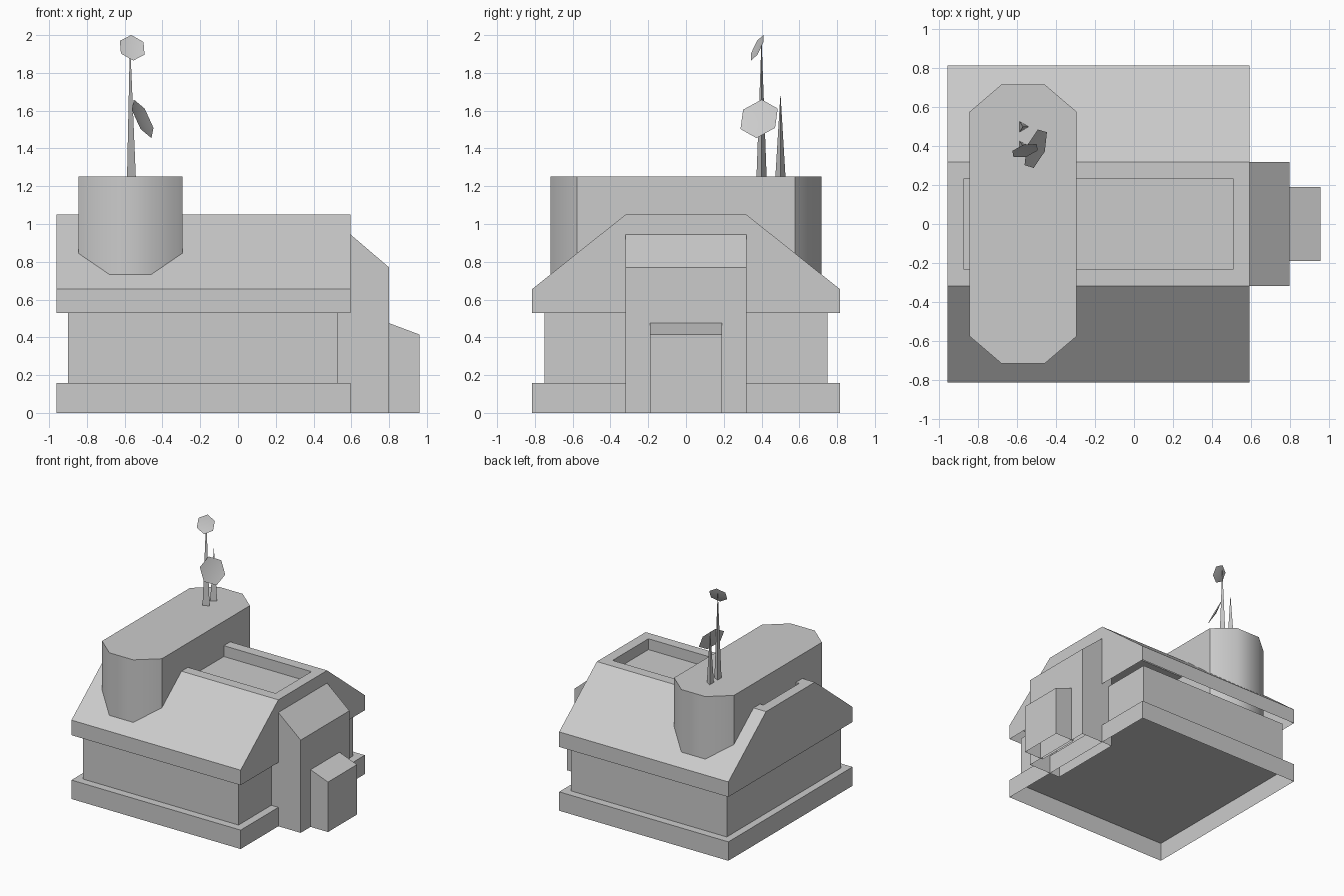
import bpy, bmesh, math
from mathutils import Vector

cube = bpy.data.objects.get("Cube")
if cube:
    bpy.data.objects.remove(cube)

grey = bpy.data.materials.new("plain grey")
grey.use_nodes = True
grey.diffuse_color = (0.6, 0.6, 0.6, 1)
grey.node_tree.nodes["Principled BSDF"].inputs["Base Color"].default_value = (0.6, 0.6, 0.6, 1)


def finish(name, bm, smooth_angle=None):
    mesh = bpy.data.meshes.new(name)
    bm.to_mesh(mesh)
    bm.free()
    mesh.materials.append(grey)
    if smooth_angle:
        mesh.shade_smooth()
        mesh.set_sharp_from_angle(angle=math.radians(smooth_angle))
    obj = bpy.data.objects.new(name, mesh)
    bpy.context.collection.objects.link(obj)
    return obj


def prism(profile, axis, start, end):
    """Extrude a 2D profile along an axis and leave its underside open."""
    place = {"x": lambda a, b: (start, a, b),
             "y": lambda a, b: (a, start, b),
             "z": lambda a, b: (a, b, start)}[axis]
    bm = bmesh.new()
    face = bm.faces.new([bm.verts.new(place(a, b)) for a, b in profile])
    grown = bmesh.ops.extrude_face_region(bm, geom=[face], use_keep_orig=True)
    verts = [g for g in grown["geom"] if isinstance(g, bmesh.types.BMVert)]
    offset = Vector([end - start if a == axis else 0 for a in "xyz"])
    bmesh.ops.translate(bm, verts=verts, vec=offset)
    bmesh.ops.recalc_face_normals(bm, faces=bm.faces)
    under = [f for f in bm.faces if f.normal.z < -0.9]
    bmesh.ops.delete(bm, geom=under, context="FACES")
    return bm


def rect(a0, a1, b0, b1):
    return [(a0, b0), (a1, b0), (a1, b1), (a0, b1)]


def mirrored(half):
    return half + [(-a, b) for a, b in reversed(half)]


# Base slab and walls
finish("base", prism(rect(-0.96, 0.595, -0.815, 0.815), "z", 0, 0.157))
finish("walls", prism(rect(-0.9, 0.53, -0.75, 0.75), "z", 0.157, 0.53))

# Roof with a sunken flat top
bm = prism(mirrored([(0.815, 0.53), (0.815, 0.655), (0.32, 1.05)]), "x", -0.96, 0.595)
top = [f for f in bm.faces if f.normal.z > 0.9]
bmesh.ops.inset_individual(bm, faces=top, thickness=0.12)
bmesh.ops.inset_individual(bm, faces=top, thickness=0)
bmesh.ops.translate(bm, verts=top[0].verts[:], vec=(0, 0, -0.09))
bmesh.ops.remove_doubles(bm, verts=bm.verts, dist=0.0001)
finish("roof", bm)

# Porch and the lower entry in front of it
finish("porch", prism([(0.5, 0), (0.8, 0), (0.8, 0.77), (0.595, 0.945), (0.5, 0.945)],
                      "y", -0.32, 0.32))
finish("entry", prism([(0.78, 0), (0.96, 0), (0.96, 0.415), (0.8, 0.475), (0.78, 0.475)],
                      "y", -0.19, 0.19))

# Long tower block with softened ends
plan = [(-0.295, 0.577), (-0.46, 0.718), (-0.68, 0.718), (-0.845, 0.577)]
finish("tower", prism(plan + [(x, -y) for x, y in reversed(plan)], "z", 0.53, 1.252), 45)

# Three-sided tapering masts
for name, y, tip in (("tall_mast", 0.4, 1.96), ("short_mast", 0.5, 1.68)):
    bm = bmesh.new()
    bmesh.ops.create_cone(bm, cap_ends=False, segments=3, radius1=0.031,
                          radius2=0.001, depth=tip - 1.25)
    turn = min(bm.verts, key=lambda v: v.co.z + abs(v.co.x) * 0.1).co
    bmesh.ops.rotate(bm, verts=bm.verts, cent=(0, 0, 0),
                     matrix=Vector((turn.x, turn.y, 0)).rotation_difference(
                         Vector((1, 0, 0))).to_matrix())
    bmesh.ops.translate(bm, verts=bm.verts, vec=(-0.572, y, (tip + 1.25) / 2))
    finish(name, bm)


# Shallow six-sided dishes
def dish(name, centre, normal, corner, radius):
    centre, n = Vector(centre), Vector(normal).normalized()
    u = Vector(corner)
    u = (u - n * u.dot(n)).normalized()
    v = n.cross(u)
    bm = bmesh.new()
    hub = bm.verts.new(centre - n * radius * 0.12)
    rim = []
    for i in range(6):
        a = i * math.pi / 3
        rim.append(bm.verts.new(centre + (u * math.cos(a) + v * math.sin(a)) * radius))
    for i in range(6):
        bm.faces.new((hub, rim[i], rim[(i + 1) % 6]))
    finish(name, bm, 40)


dish("upper_dish", (-0.56, 0.377, 1.933), (0.3, -1, 0.5), (-0.005, 0.03, 0.067), 0.075)
dish("lower_dish", (-0.505, 0.387, 1.557), (1, -0.39, 0.51), (-0.044, 0.013, 0.1), 0.113)
